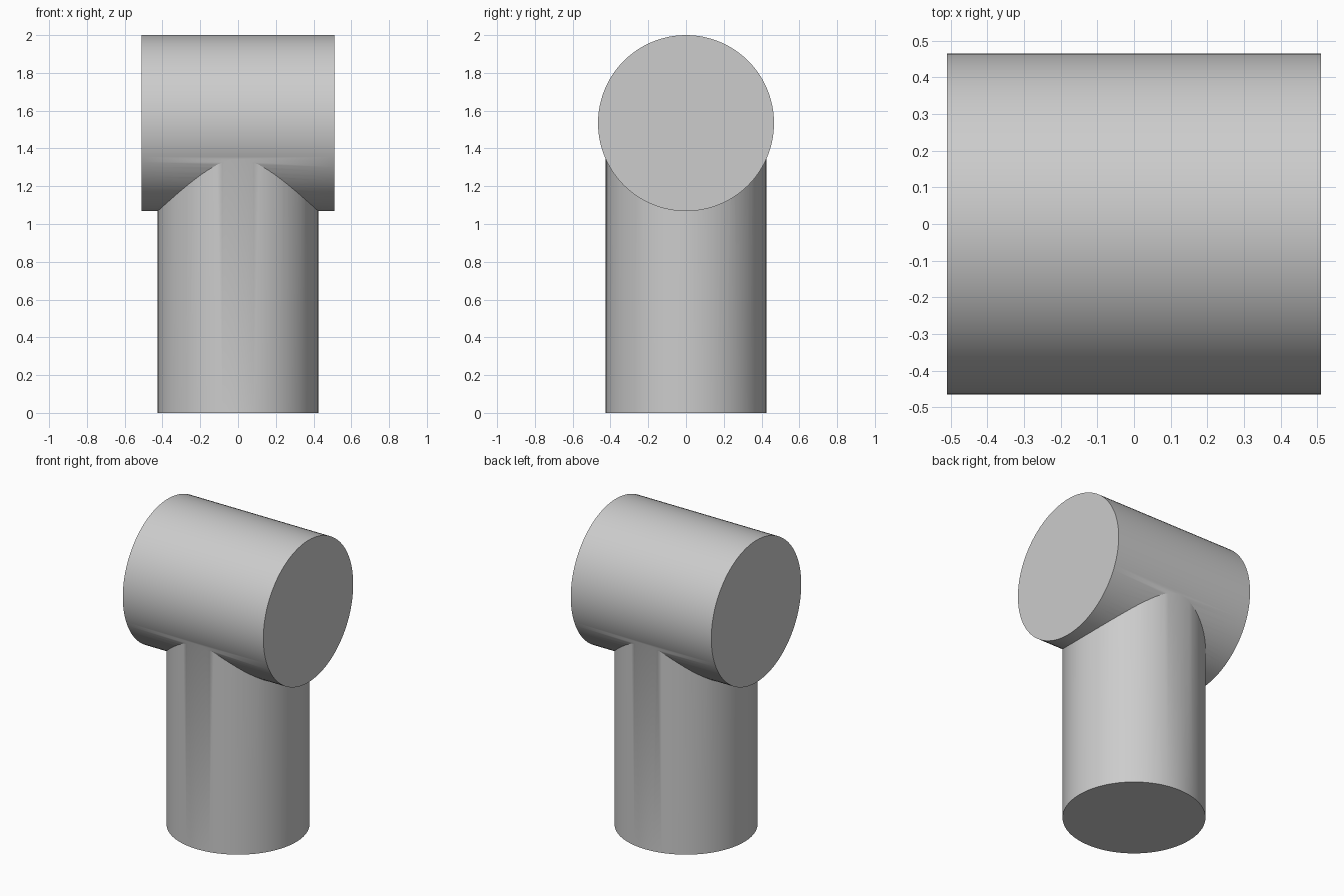
import bpy
from math import pi, radians

if "Cube" in bpy.data.objects:
    bpy.data.objects.remove(bpy.data.objects["Cube"], do_unlink=True)

HEAD_RADIUS, HEAD_LENGTH = 0.466, 1.02
STEM_RADIUS = 0.425
HEAD_Z = 2 - HEAD_RADIUS

grey = bpy.data.materials.new("plain_grey")
grey.use_nodes = True
colour = (0.604, 0.604, 0.604, 1)
grey.diffuse_color = colour
grey.node_tree.nodes["Principled BSDF"].inputs["Base Color"].default_value = colour


def cylinder(name, radius, length, location, rotation=(0, 0, 0)):
    bpy.ops.mesh.primitive_cylinder_add(vertices=96, radius=radius, depth=length,
                                        location=location, rotation=rotation)
    obj = bpy.context.object
    obj.name = name
    obj.data.materials.append(grey)
    return obj


# Upright stem, reaching to the axis of the crosswise head
stem = cylinder("stem", STEM_RADIUS, HEAD_Z, (0, 0, HEAD_Z / 2))

# Crosswise head lying along x
head = cylinder("head_and_stem", HEAD_RADIUS, HEAD_LENGTH, (0, 0, HEAD_Z), (0, pi / 2, 0))

# Fuse both into one solid with a crisp saddle joint
union = head.modifiers.new("join_stem", "BOOLEAN")
union.operation = "UNION"
union.solver = "EXACT"
union.object = stem
bpy.ops.object.modifier_apply(modifier=union.name)
bpy.data.objects.remove(stem, do_unlink=True)

bpy.ops.object.shade_smooth_by_angle(angle=radians(30))
